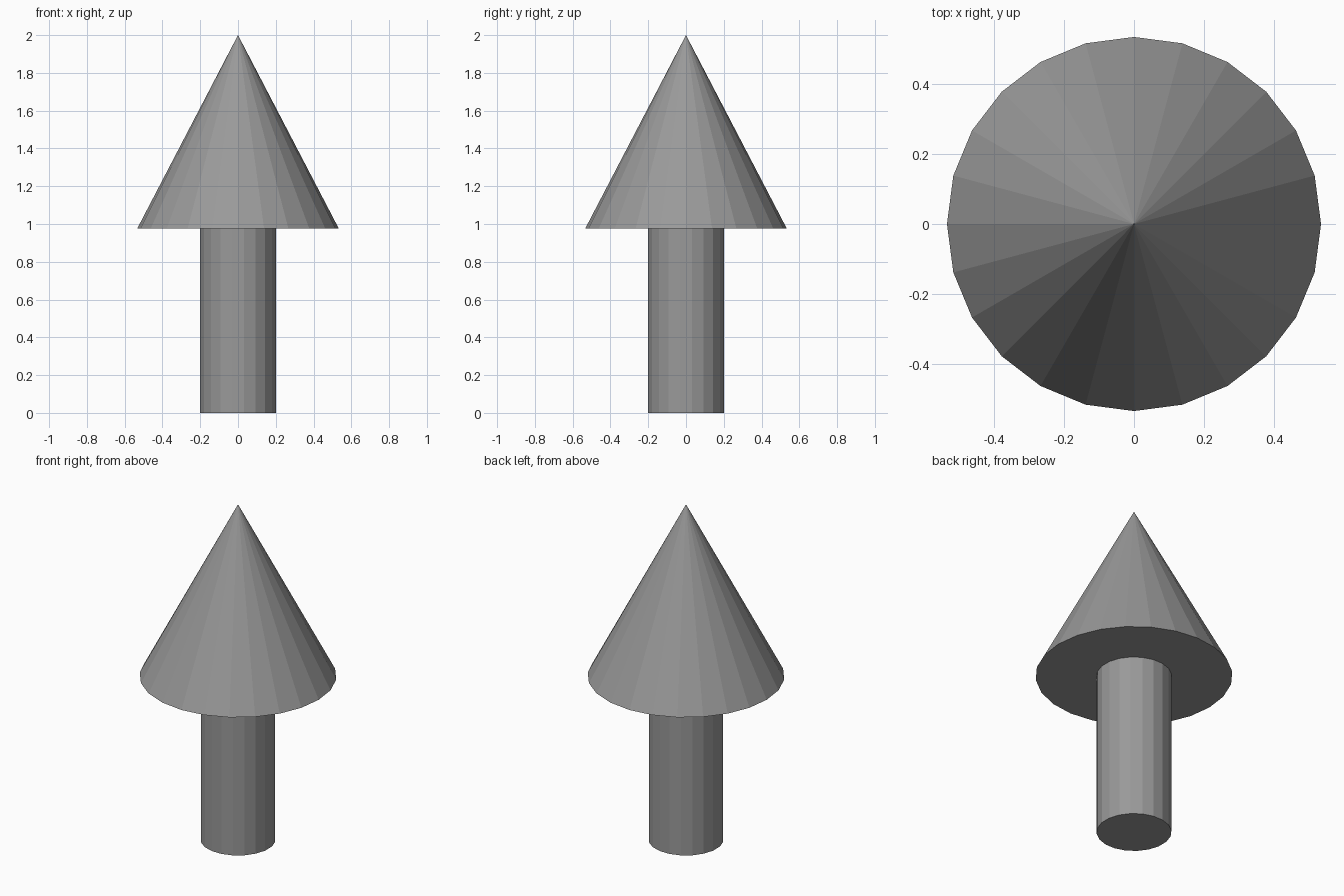
import bpy
from math import radians

if "Cube" in bpy.data.objects:
    bpy.data.objects.remove(bpy.data.objects["Cube"])

HEAD_BASE, TOP = 0.977, 2.0

# Dark grey for both parts
grey = bpy.data.materials.new("dark_grey")
grey.diffuse_color = (0.32, 0.32, 0.32, 1)
grey.use_nodes = True
grey.node_tree.nodes["Principled BSDF"].inputs["Base Color"].default_value = grey.diffuse_color


def tapered(name, sides, r_bottom, r_top, z0, z1, turn=0):
    # Flat-shaded round part standing between two heights
    bpy.ops.mesh.primitive_cone_add(vertices=sides, radius1=r_bottom, radius2=r_top,
                                    depth=z1 - z0, location=(0, 0, (z0 + z1) / 2),
                                    rotation=(0, 0, radians(turn)))
    part = bpy.context.object
    part.name = name
    part.data.materials.append(grey)


# Straight shaft with faces square to the axes, then the wide pointed head
tapered("shaft", 20, 0.203, 0.203, 0.0, HEAD_BASE, turn=9)
tapered("head", 24, 0.533, 0.0, HEAD_BASE, TOP)
